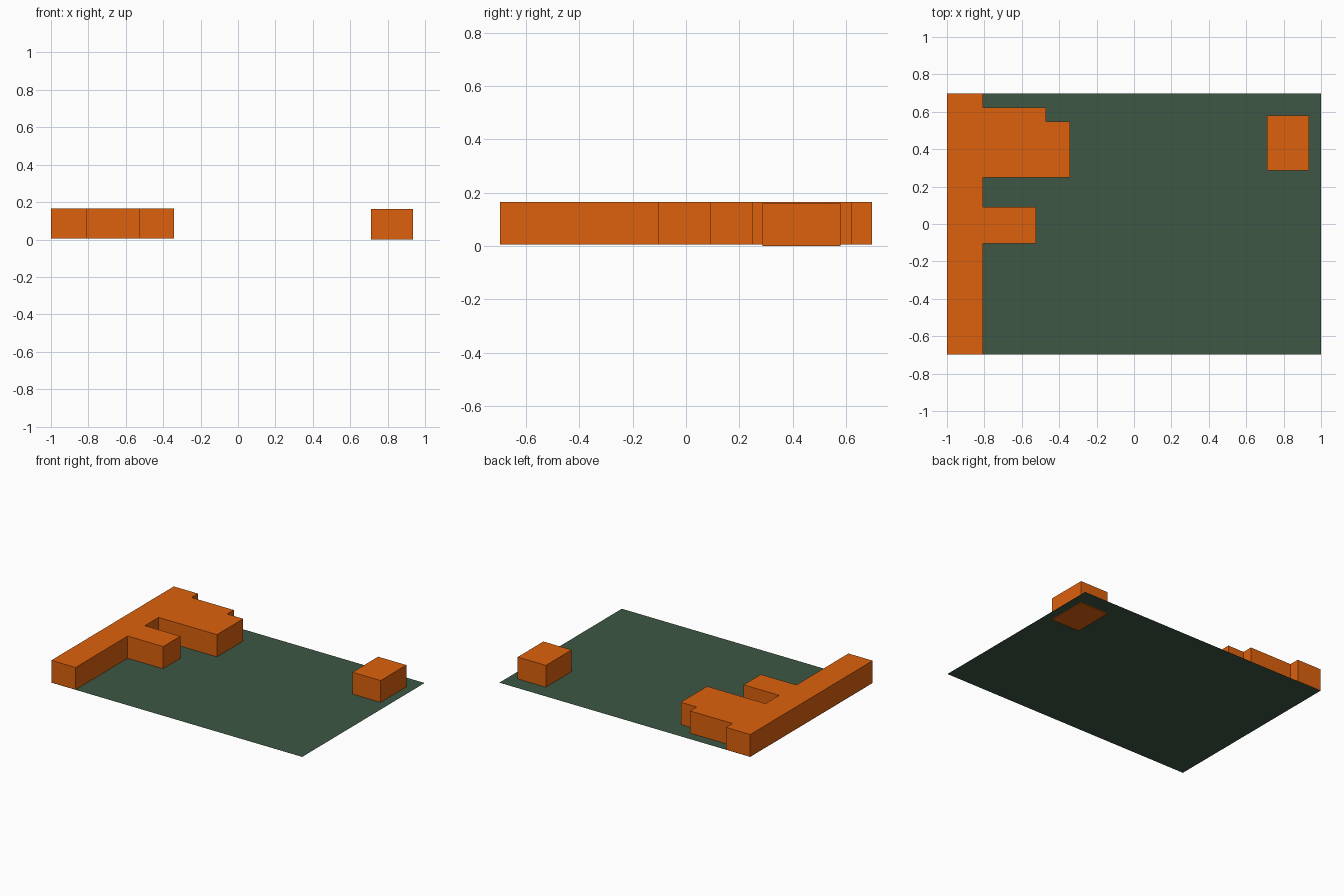
import bpy, bmesh

if "Cube" in bpy.data.objects:
    bpy.data.objects.remove(bpy.data.objects["Cube"])


def material(name, rgb):
    m = bpy.data.materials.new(name)
    m.diffuse_color = (*rgb, 1)
    m.use_nodes = True
    m.node_tree.nodes["Principled BSDF"].inputs["Base Color"].default_value = m.diffuse_color
    return m


def slab(name, outline, z0, z1, mat):
    """Flat outline at z0, extruded up to z1 when they differ."""
    bm = bmesh.new()
    face = bm.faces.new([bm.verts.new((x, y, z0)) for x, y in outline])
    if z1 > z0:
        new = bmesh.ops.extrude_face_region(bm, geom=[face], use_keep_orig=True)["geom"]
        top = [v for v in new if isinstance(v, bmesh.types.BMVert)]
        bmesh.ops.translate(bm, verts=top, vec=(0, 0, z1 - z0))
        bmesh.ops.recalc_face_normals(bm, faces=bm.faces)
    mesh = bpy.data.meshes.new(name)
    bm.to_mesh(mesh)
    bm.free()
    mesh.materials.append(mat)
    obj = bpy.data.objects.new(name, mesh)
    bpy.context.collection.objects.link(obj)
    return obj


def rect(x0, x1, y0, y1):
    return [(x0, y0), (x1, y0), (x1, y1), (x0, y1)]


green = material("green", (0.047, 0.095, 0.058))
orange = material("orange", (0.72, 0.12, 0.004))

# Ground sheet
slab("base_plate", rect(-1, 1, -0.697, 0.697), 0.005, 0.005, green)

# Long block along the left edge with two stepped wings
slab("main_block", [
    (-1, -0.697), (-0.807, -0.697), (-0.807, -0.104), (-0.524, -0.104),
    (-0.524, 0.092), (-0.807, 0.092), (-0.807, 0.248), (-0.342, 0.248),
    (-0.342, 0.548), (-0.47, 0.548), (-0.47, 0.623), (-0.807, 0.623),
    (-0.807, 0.697), (-1, 0.697)], 0.006, 0.166, orange)

# Separate small block, reaching just through the sheet
slab("small_block", rect(0.711, 0.936, 0.287, 0.58), 0, 0.162, orange)
